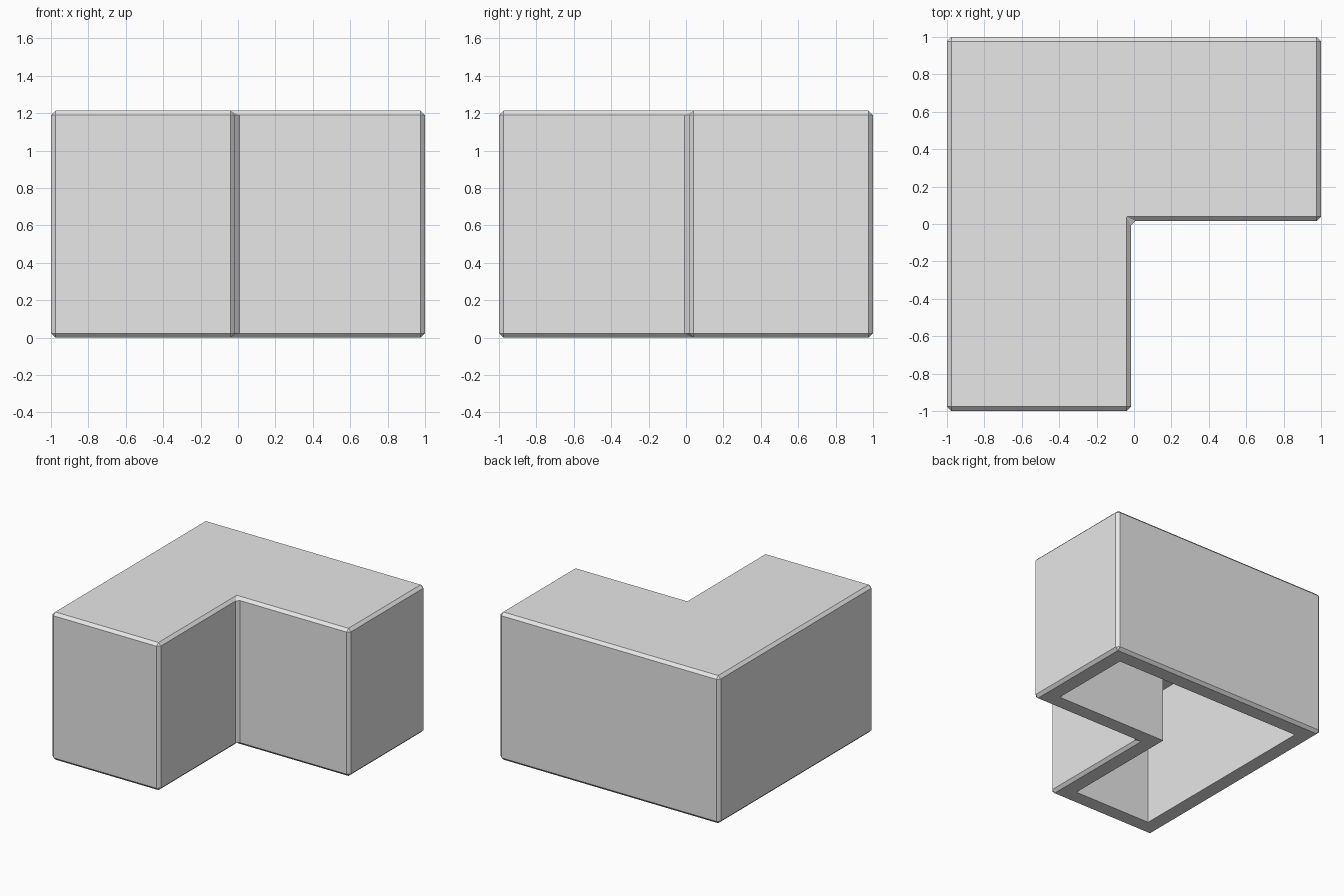
import bpy
import bmesh

HEIGHT = 1.213
WALL = 0.14
BEVEL = 0.023
NOTCH = 0.016   # how far the notch faces sit from the centre lines

cube = bpy.data.objects.get("Cube")
if cube:
    bpy.data.objects.remove(cube, do_unlink=True)

grey = bpy.data.materials.new("light_grey")
grey.use_nodes = True
colour = (0.8, 0.8, 0.8, 1)
grey.diffuse_color = colour
grey.node_tree.nodes["Principled BSDF"].inputs["Base Color"].default_value = colour


def l_prism(name, inset, bottom, top):
    """Extruded L outline, pulled inwards by the inset."""
    e = 1 - inset
    n = NOTCH + inset
    outline = [(-e, -e), (-n, -e), (-n, n), (e, n), (e, e), (-e, e)]
    bm = bmesh.new()
    base = bm.faces.new([bm.verts.new((x, y, bottom)) for x, y in outline])
    side = bmesh.ops.extrude_face_region(bm, geom=[base])
    risen = [v for v in side["geom"] if isinstance(v, bmesh.types.BMVert)]
    bmesh.ops.translate(bm, verts=risen, vec=(0, 0, top - bottom))
    bmesh.ops.recalc_face_normals(bm, faces=bm.faces)
    mesh = bpy.data.meshes.new(name)
    bm.to_mesh(mesh)
    bm.free()
    mesh.materials.append(grey)
    obj = bpy.data.objects.new(name, mesh)
    bpy.context.collection.objects.link(obj)
    return obj


# Chamfered outer block
corner_block = l_prism("corner_block", 0, 0, HEIGHT)
chamfer = corner_block.modifiers.new("chamfer", "BEVEL")
chamfer.width = BEVEL
chamfer.segments = 1
chamfer.limit_method = "ANGLE"

# Hollow the underside, leaving even walls and a closed top
cavity = l_prism("cavity_cutter", WALL, -0.2, HEIGHT - WALL)
cavity.hide_render = True
hollow = corner_block.modifiers.new("hollow", "BOOLEAN")
hollow.operation = "DIFFERENCE"
hollow.solver = "EXACT"
hollow.object = cavity

bpy.context.view_layer.objects.active = corner_block
for modifier in ("chamfer", "hollow"):
    bpy.ops.object.modifier_apply(modifier=modifier)
bpy.data.objects.remove(cavity, do_unlink=True)
